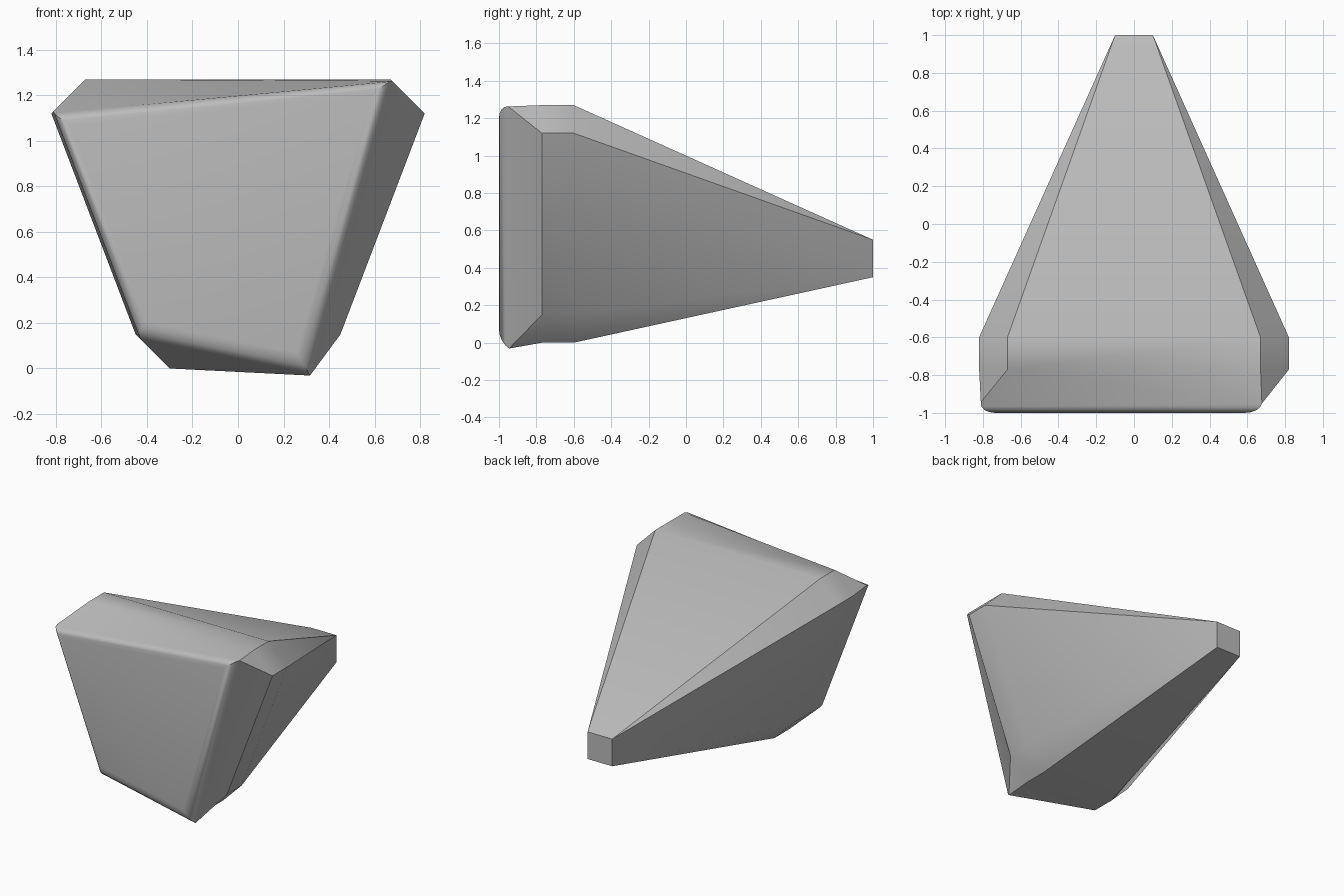
import bpy
import bmesh
import math

cube = bpy.data.objects.get("Cube")
if cube:
    bpy.data.objects.remove(cube)

# Single stone grey colour
grey = bpy.data.materials.new("stone grey")
grey.use_nodes = True
colour = (0.5, 0.5, 0.5, 1)
grey.diffuse_color = colour
grey.node_tree.nodes["Principled BSDF"].inputs["Base Color"].default_value = colour

# Clipped-corner section, clockwise from the upper left
SECTION = [(-0.67, 1.27), (0.67, 1.27), (0.82, 1.12), (0.45, 0.15),
           (0.30, 0), (-0.30, 0), (-0.45, 0.15), (-0.82, 1.12)]
# Skewed front plate: every other section corner
PLATE = [SECTION[i] for i in (7, 1, 4, 6)]
TIP = [(-0.1, 0.55), (0.1, 0.55), (0.1, 0.35), (-0.1, 0.35)]

bm = bmesh.new()


def ring(points, y):
    return [bm.verts.new((x, y, z)) for x, z in points]


front = ring(PLATE, -1)
near = ring(SECTION, -0.77)
far = ring(SECTION, -0.6)
tip = ring(TIP, 1)

# Straight band
for i in range(8):
    j = (i + 1) % 8
    bm.faces.new((near[i], near[j], far[j], far[i]))

# Tapered tail: flat sides and clipped-corner triangles
tip_of = [0, 1, 1, 2, 2, 3, 3, 0]
for i in range(8):
    j = (i + 1) % 8
    a, b = tip[tip_of[i]], tip[tip_of[j]]
    bm.faces.new((far[i], far[j], a) if a is b else (far[i], far[j], b, a))
bm.faces.new(tip)

# Front plate and the folded skirt behind it
tl, tr, br, bl = front
bm.faces.new(front)
for f in ((tl, tr, near[0]), (tr, near[1], near[0]), (tr, near[2], near[1]),
          (tr, br, near[3], near[2]), (br, near[4], near[3]),
          (br, near[5], near[4]), (br, bl, near[5]), (bl, near[6], near[5]),
          (bl, tl, near[7], near[6]), (tl, near[0], near[7])):
    bm.faces.new(f)
bmesh.ops.recalc_face_normals(bm, faces=bm.faces)

# Rounded rim around the front plate
rim = [bm.edges.get((front[i], front[(i + 1) % 4])) for i in range(4)]
bmesh.ops.bevel(bm, geom=rim, offset=0.06, offset_type='OFFSET', segments=4,
                profile=0.5, affect='EDGES', clamp_overlap=True)

mesh = bpy.data.meshes.new("tapered_block")
bm.to_mesh(mesh)
bm.free()
mesh.materials.append(grey)
block = bpy.data.objects.new("tapered_block", mesh)
bpy.context.collection.objects.link(block)
bpy.context.view_layer.objects.active = block
block.select_set(True)
bpy.ops.object.shade_smooth_by_angle(angle=math.radians(35))
